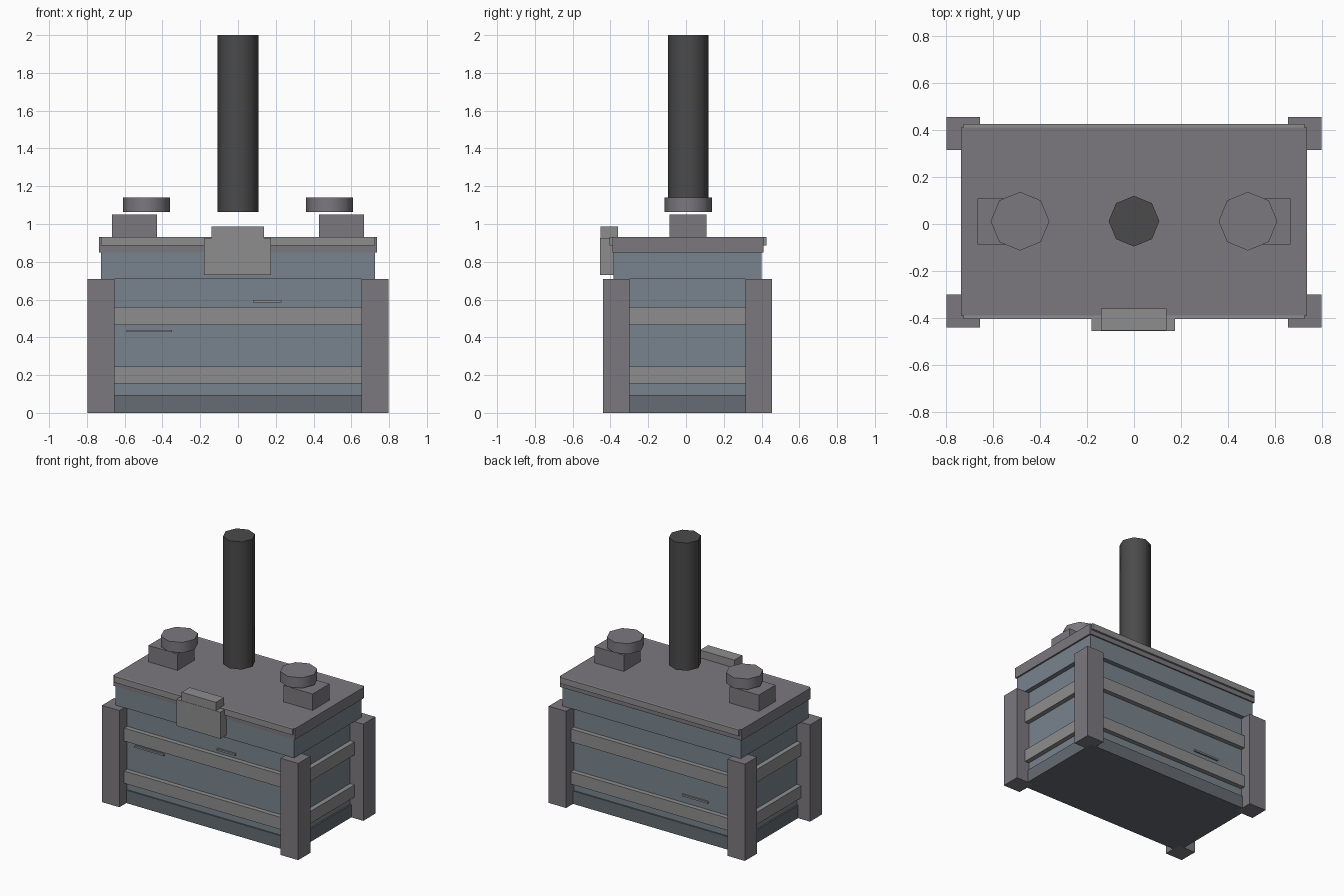
import bpy, bmesh, math
from mathutils import Matrix

if "Cube" in bpy.data.objects:
    bpy.data.objects.remove(bpy.data.objects["Cube"])


def material(name, rgb):
    m = bpy.data.materials.new(name)
    m.diffuse_color = (*rgb, 1)
    m.use_nodes = True
    m.node_tree.nodes["Principled BSDF"].inputs["Base Color"].default_value = m.diffuse_color
    return m


BLUE = material("blue_grey_panel", (0.19, 0.23, 0.27))
DARK = material("dark_base", (0.13, 0.15, 0.17))
FRAME = material("frame_grey", (0.20, 0.19, 0.21))
TRIM = material("trim_grey", (0.27, 0.27, 0.27))
POLE = material("pole_grey", (0.07, 0.07, 0.07))


def finish(name, bm, mat):
    me = bpy.data.meshes.new(name)
    bm.to_mesh(me)
    bm.free()
    me.materials.append(mat)
    ob = bpy.data.objects.new(name, me)
    bpy.context.collection.objects.link(ob)
    return ob


def box(name, x, y, z, mat):
    """Box from (min, max) ranges."""
    bm = bmesh.new()
    bmesh.ops.create_cube(bm, size=1)
    for v in bm.verts:
        for i, r in enumerate((x, y, z)):
            v.co[i] = sum(r) / 2 + v.co[i] * abs(r[1] - r[0])
    return finish(name, bm, mat)


def octagon(name, x, y, z, r, mat):
    """Eight-sided cylinder with smooth sides and sharp caps."""
    bm = bmesh.new()
    bmesh.ops.create_cone(bm, cap_ends=True, segments=8, radius1=r, radius2=r,
                          depth=z[1] - z[0],
                          matrix=Matrix.Translation((x, y, sum(z) / 2)))
    for f in bm.faces:
        f.smooth = True
    for e in bm.edges:
        e.smooth = e.calc_face_angle(0) < math.radians(50)
    return finish(name, bm, mat)


# Crate body
box("base", (-0.70, 0.70), (-0.36, 0.375), (0, 0.095), DARK)
box("lower_body", (-0.69, 0.69), (-0.35, 0.365), (0.095, 0.71), BLUE)
box("upper_body", (-0.725, 0.725), (-0.385, 0.40), (0.71, 0.85), BLUE)

# Corner posts
for sx, side in ((-1, "left"), (1, "right")):
    for y, end in (((-0.44, -0.30), "front"), ((0.315, 0.455), "back")):
        box(f"{end}_{side}_post", (sx * 0.655, sx * 0.797), y, (0, 0.71), FRAME)

# Horizontal slats between the posts
for z, level in (((0.155, 0.245), "lower"), ((0.465, 0.56), "upper")):
    box(f"{level}_front_slat", (-0.655, 0.655), (-0.385, -0.35), z, TRIM)
    box(f"{level}_back_slat", (-0.655, 0.655), (0.365, 0.40), z, TRIM)
    for sx, side in ((-1, "left"), (1, "right")):
        box(f"{level}_{side}_slat", (sx * 0.69, sx * 0.725), (-0.30, 0.315), z, TRIM)

# Lid with front and back rims
box("lid", (-0.737, 0.737), (-0.39, 0.41), (0.85, 0.93), FRAME)
box("lid_front_rim", (-0.725, 0.725), (-0.405, -0.39), (0.885, 0.93), TRIM)
box("lid_back_rim", (-0.725, 0.725), (0.41, 0.425), (0.885, 0.93), TRIM)

# Front latch
box("latch_plate", (-0.18, 0.175), (-0.455, -0.385), (0.73, 0.925), TRIM)
box("latch_cap", (-0.14, 0.138), (-0.453, -0.36), (0.925, 0.987), TRIM)

# Surface scratches
box("front_scratch_left", (-0.59, -0.35), (-0.362, -0.35), (0.427, 0.44), TRIM)
box("front_scratch_right", (0.08, 0.23), (-0.362, -0.35), (0.584, 0.597), TRIM)
box("back_scratch", (-0.44, -0.23), (0.365, 0.377), (0.295, 0.308), TRIM)

# Knob blocks and octagonal knobs
for sx, side in ((-1, "left"), (1, "right")):
    box(f"{side}_knob_block", (sx * 0.43, sx * 0.667), (-0.087, 0.108), (0.93, 1.05), FRAME)
    octagon(f"{side}_knob", sx * 0.485, 0.012, (1.063, 1.14), 0.125, FRAME)

# Tall centre pole
octagon("centre_pole", 0, 0.012, (1.063, 2.0), 0.108, POLE)
